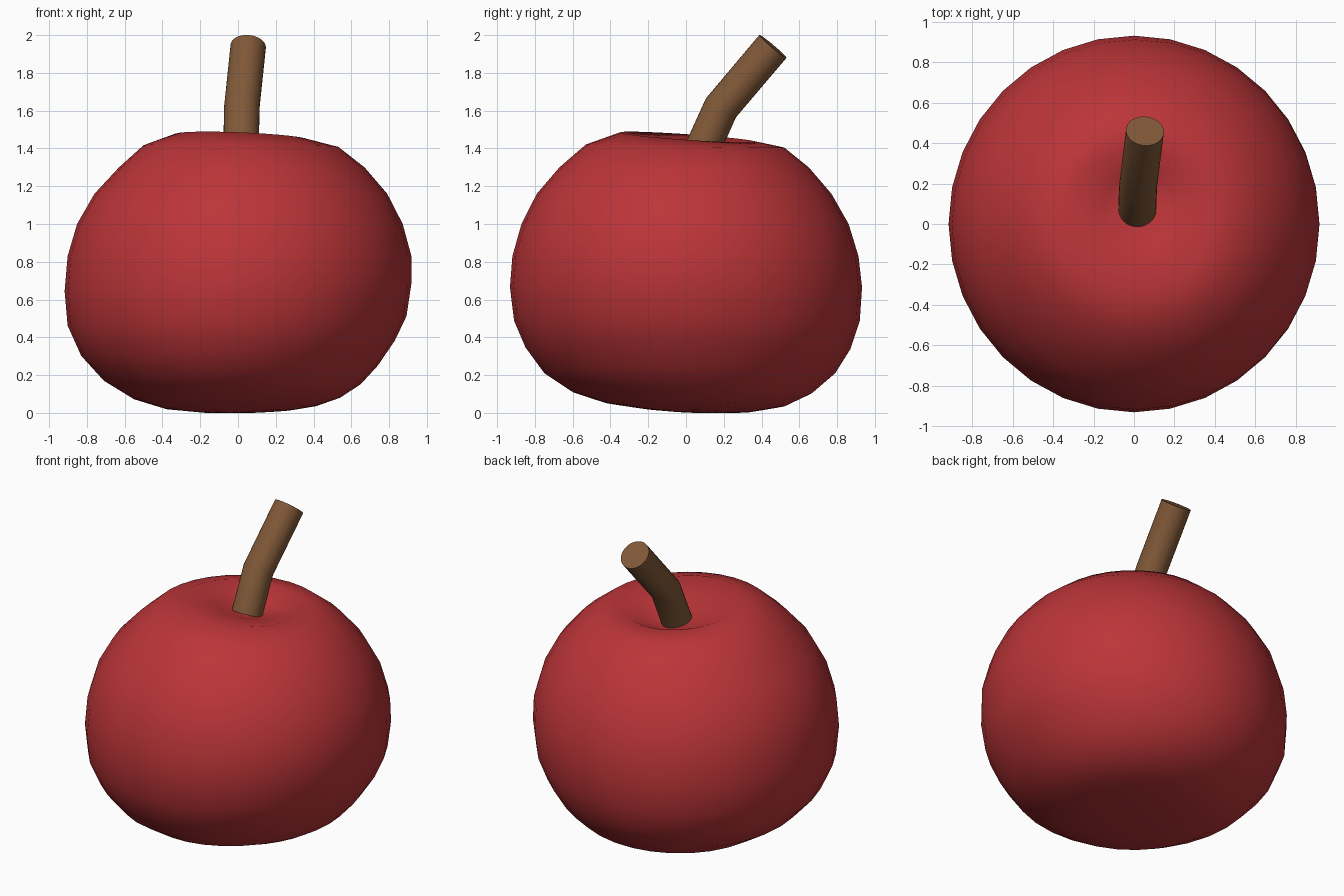
import bpy, bmesh, math
from mathutils import Vector

if "Cube" in bpy.data.objects:
    bpy.data.objects.remove(bpy.data.objects["Cube"])


def material(name, color):
    m = bpy.data.materials.new(name)
    m.diffuse_color = (*color, 1)
    m.use_nodes = True
    m.node_tree.nodes["Principled BSDF"].inputs["Base Color"].default_value = m.diffuse_color
    return m


def bridge(bm, loops):
    for a, b in zip(loops, loops[1:]):
        n = len(a)
        for i in range(n):
            bm.faces.new((a[i], a[(i + 1) % n], b[(i + 1) % n], b[i]))


def finish(bm, name, mat, angle):
    bmesh.ops.recalc_face_normals(bm, faces=bm.faces)
    me = bpy.data.meshes.new(name)
    bm.to_mesh(me)
    bm.free()
    me.materials.append(mat)
    ob = bpy.data.objects.new(name, me)
    bpy.context.collection.objects.link(ob)
    bpy.ops.object.select_all(action='DESELECT')
    ob.select_set(True)
    bpy.context.view_layer.objects.active = ob
    bpy.ops.object.shade_smooth_by_angle(angle=math.radians(angle))
    return ob


# Fruit body: rings from bottom to top (cx, cy, z, rx, ry, tilt x, tilt y)
RINGS = [
    (.14, .05, .008, .15, .16, .008, -.005),
    (.12, .055, .02, .30, .31, .018, -.01),
    (.08, .045, .05, .46, .485, .03, -.01),
    (.05, .03, .112, .60, .64, .04, -.005),
    (.015, .02, .21, .725, .77, .04, 0),
    (0, .01, .342, .83, .86, .04, -.005),
    (-.005, .005, .487, .897, .915, .025, 0),
    (0, 0, .665, .918, .932, .02, 0),
    (.008, -.003, .83, .91, .916, 0, 0),
    (.01, -.005, 1.0, .862, .866, 0, 0),
    (.015, -.01, 1.16, .775, .78, 0, 0),
    (.02, -.01, 1.30, .65, .66, 0, 0),
    (.015, -.005, 1.413, .515, .525, -.004, -.008),
    (.02, .01, 1.46, .355, .36, -.015, -.025),
    (.025, .07, 1.40, .18, .18, -.01, -.03),
]
SIDES = 32
bm = bmesh.new()
loops = []
for cx, cy, z, rx, ry, tx, ty in RINGS:
    loop = []
    for i in range(SIDES):
        a = math.tau * i / SIDES
        c, s = math.cos(a), math.sin(a)
        loop.append(bm.verts.new((cx + rx * c, cy + ry * s, z + tx * c + ty * s)))
    loops.append(loop)
bridge(bm, loops)
# bottom pole and bottom of the stem dimple
for loop, co in ((loops[0], (.14, .05, .004)), (loops[-1], (.03, .12, 1.345))):
    tip = bm.verts.new(co)
    for i in range(SIDES):
        bm.faces.new((loop[i], loop[(i + 1) % SIDES], tip))
finish(bm, "fruit_body", material("red_skin", (.50, .035, .04)), 80)

# Stem: bent round rod
path = [Vector(p) for p in ((.016, .072, 1.365), (.02, .185, 1.615), (.054, .46, 1.94))]
R, N = .094, 32
first, last = (path[1] - path[0]).normalized(), (path[2] - path[1]).normalized()
bm = bmesh.new()
loops = []
for p, d in zip(path, (first, (first + last).normalized(), last)):
    side = Vector((1, 0, 0))
    side = (side - d * side.dot(d)).normalized()
    up = d.cross(side)
    loops.append([bm.verts.new(p + R * (side * math.cos(math.tau * i / N) + up * math.sin(math.tau * i / N)))
                  for i in range(N)])
bridge(bm, loops)
bm.faces.new(loops[0])
bm.faces.new(loops[-1])
finish(bm, "stem", material("brown_stem", (.22, .10, .04)), 40)
